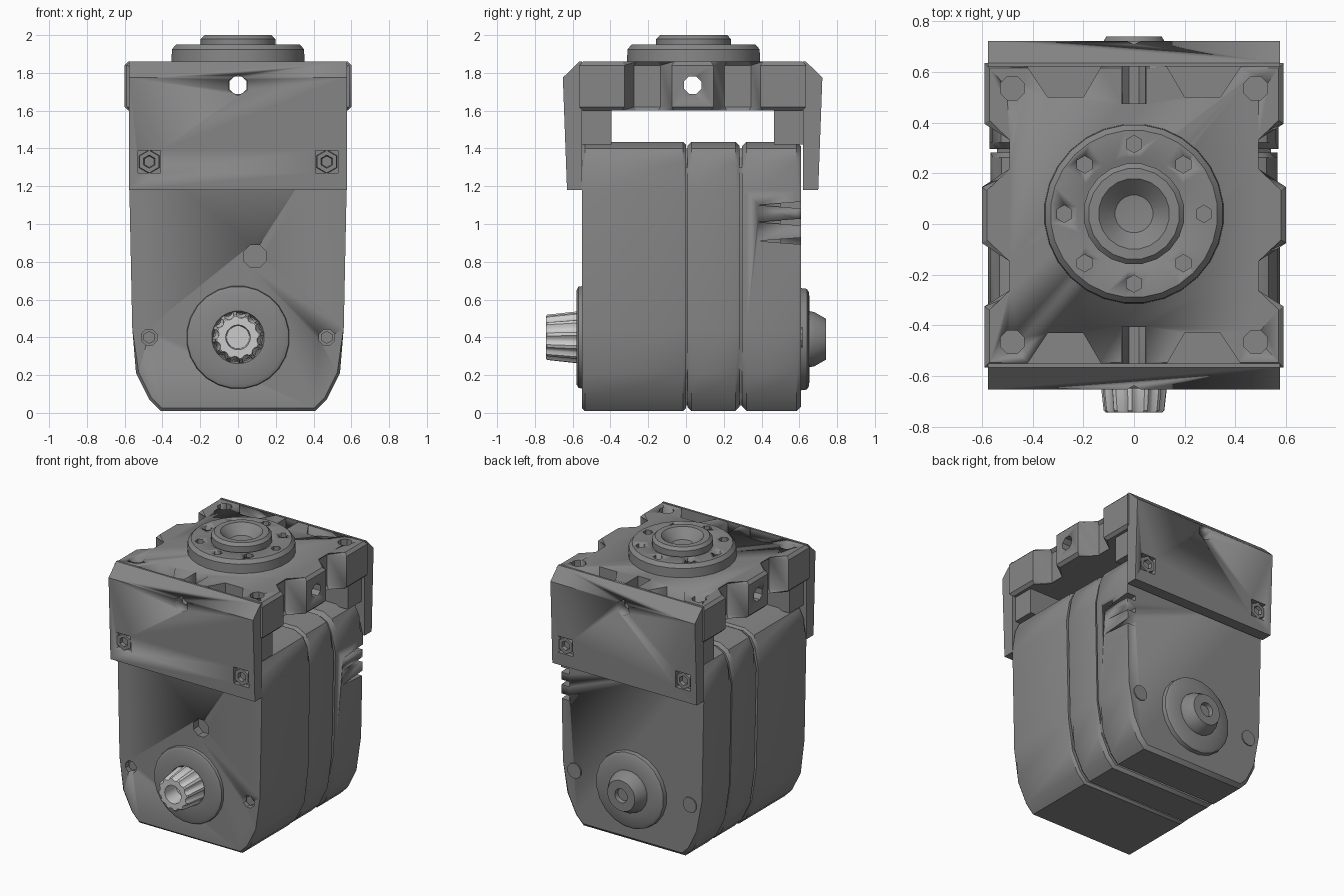
import bpy, bmesh, math
from mathutils import Matrix, Vector

if "Cube" in bpy.data.objects:
    bpy.data.objects.remove(bpy.data.objects["Cube"])

MID = 0.035  # bracket's centre line in y


def material(name, v):
    m = bpy.data.materials.new(name)
    m.diffuse_color = (v, v, v, 1)
    m.use_nodes = True
    m.node_tree.nodes["Principled BSDF"].inputs["Base Color"].default_value = m.diffuse_color
    return m


DARK = material("dark_plastic", 0.24)
METAL = material("bright_metal", 0.85)
# Maps local (u, v, w) to the world, w being the part's own axis
AXES = {"x": lambda u, v, w: (w, u, v),
        "y": lambda u, v, w: (u, w, v),
        "z": lambda u, v, w: (u, v, w)}


def finish(name, bm, mat=DARK, angle=35):
    bmesh.ops.remove_doubles(bm, verts=bm.verts, dist=1e-5)
    bmesh.ops.recalc_face_normals(bm, faces=bm.faces)
    me = bpy.data.meshes.new(name)
    bm.to_mesh(me)
    bm.free()
    ob = bpy.data.objects.new(name, me)
    bpy.context.collection.objects.link(ob)
    me.materials.append(mat)
    activate(ob)
    bpy.ops.object.shade_smooth_by_angle(angle=math.radians(angle))
    return ob


def activate(ob):
    bpy.ops.object.select_all(action='DESELECT')
    ob.select_set(True)
    bpy.context.view_layer.objects.active = ob


def prism(name, pts, axis, a, b, mat=DARK, bevel=0):
    """Extrude a flat outline along an axis from a to b."""
    bm = bmesh.new()
    lo = [bm.verts.new(AXES[axis](u, v, a)) for u, v in pts]
    hi = [bm.verts.new(AXES[axis](u, v, b)) for u, v in pts]
    caps = [bm.faces.new(lo), bm.faces.new(hi)]
    n = len(pts)
    for i in range(n):
        j = (i + 1) % n
        bm.faces.new((lo[i], lo[j], hi[j], hi[i]))
    if bevel:
        edges = {e for f in caps for e in f.edges}
        bmesh.ops.bevel(bm, geom=list(edges), offset=bevel, segments=1, affect='EDGES', profile=0.5)
    return finish(name, bm, mat)


def box(name, x0, x1, y0, y1, z0, z1):
    return prism(name, [(x0, y0), (x1, y0), (x1, y1), (x0, y1)], "z", z0, z1)


def lathe(name, profile, cu, cv, axis, n, mat=DARK, tooth=None):
    """Spin (radius, height) points about an axis; tooth gives spline depth."""
    bm = bmesh.new()
    rings = []
    for k, (r, w) in enumerate(profile):
        ring = []
        for i in range(n):
            t = 2 * math.pi * (i + 0.5) / n
            rr = r - tooth[k] * (i // 2 % 2) if tooth else r
            ring.append(bm.verts.new(AXES[axis](cu + rr * math.cos(t), cv + rr * math.sin(t), w)))
        rings.append(ring)
    for p, q in zip(rings, rings[1:]):
        for i in range(n):
            j = (i + 1) % n
            bm.faces.new((p[i], p[j], q[j], q[i]))
    return finish(name, bm, mat)


def cyl(name, r, cu, cv, axis, a, b, n=12, mat=DARK):
    return lathe(name, [(0, a), (r, a), (r, b), (0, b)], cu, cv, axis, n, mat)


def cut(ob, cutters):
    """Subtract the cutters, then delete them."""
    for c in cutters:
        c.hide_render = True
        activate(ob)
        m = ob.modifiers.new("cut", 'BOOLEAN')
        m.operation, m.solver, m.object = 'DIFFERENCE', 'EXACT', c
        ob.modifiers.move(len(ob.modifiers) - 1, 0)
        bpy.ops.object.modifier_apply(modifier=m.name)
        bpy.data.objects.remove(c, do_unlink=True)


def mirrored(half, s=1.0):
    return [(x * s, z) for x, z in half] + [(-x * s, z) for x, z in reversed(half)]


# Motor case: three sections with thin seams between them
half = [(0.41, 0.01), (0.47, 0.07), (0.54, 0.21), (0.56, 0.45), (0.575, 1.18), (0.565, 1.33), (0.53, 1.40), (0.46, 1.435)]
front = prism("front_case", mirrored(half), "y", -0.55, 0.0, bevel=0.015)
prism("middle_case", mirrored(half, 0.985), "y", 0.008, 0.282, bevel=0.02)
back = prism("back_case", mirrored(half, 0.99), "y", 0.296, 0.61, bevel=0.025)
prism("inner_core", mirrored([(0.38, 0.04), (0.52, 0.24), (0.54, 1.3), (0.45, 1.4)]), "y", -0.3, 0.5)
cut(front, [cyl("hole", 0.065, 0.09, 0.83, "y", -0.6, -0.49, 8)]
    + [cyl("hole", 0.045, s * 0.47, 0.40, "y", -0.6, -0.51, 8) for s in (-1, 1)])
# Cooling grooves in the rear right corner
cut(back, [prism("groove", [(0.38, z), (0.7, z - 0.025), (0.7, z + 0.025)], "x", 0.5, 0.7)
           for z in (0.91, 1.01, 1.10)])

# Front output: flange and splined, hollow shaft
lathe("front_flange", [(0, -0.54), (0.275, -0.54), (0.27, -0.57), (0.25, -0.58), (0.14, -0.58), (0.13, -0.56), (0, -0.56)],
      0, 0.40, "y", 24)
lathe("output_shaft", [(0, -0.55), (0.137, -0.55), (0.137, -0.58), (0.12, -0.735), (0.112, -0.742), (0.065, -0.742), (0.06, -0.62), (0, -0.62)],
      0, 0.40, "y", 48, METAL, [0, 0.014, 0.014, 0.014, 0.01, 0, 0, 0])

# Rear idler hub
lathe("rear_hub", [(0, 0.6), (0.275, 0.6), (0.27, 0.64), (0.25, 0.652), (0.15, 0.655), (0.145, 0.68), (0.11, 0.74), (0.05, 0.74), (0.045, 0.71), (0, 0.71)],
      0, 0.39, "y", 20)
for s in (-1, 1):
    cyl("front_screw", 0.034, s * 0.47, 0.40, "y", -0.53, -0.50, 6)
    cyl("rear_screw", 0.055, s * 0.46, 0.40, "y", 0.59, 0.618, 10)

# Bracket top block, its sides scalloped between bosses
q = [(0.59, 0.6), (0.59, 0.36), (0.47, 0.31), (0.47, 0.17), (0.6, 0.11)]
right = [(x, MID + y) for x, y in q] + [(x, MID - y) for x, y in reversed(q)]
slab = prism("bracket_top", right + [(-x, y) for x, y in reversed(right)], "z", 1.6, 1.86, bevel=0.02)
cutters = [cyl("hole", 0.05, MID, 1.735, "x", -0.7, 0.7, 8),
           cyl("hole", 0.05, 0, 1.735, "y", -0.7, 0.8, 8)]
for sx in (-1, 1):
    for sy in (-1, 1):
        cutters.append(cyl("hole", 0.05, sx * 0.48, MID + sy * 0.50, "z", 1.72, 1.9, 8))
        ym = MID + sy * 0.585
        # shallow relief grooves where the block meets the plates
        cutters.append(prism("relief", [(sx * 0.13, ym), (sx * 0.2, ym - sy * 0.12), (sx * 0.34, ym - sy * 0.12), (sx * 0.42, ym)],
                             "z", 1.70, 1.9))
for sy in (-1, 1):
    cutters.append(box("slot", -0.05, 0.05, MID + sy * 0.53 - 0.09, MID + sy * 0.53 + 0.09, 1.735, 1.9))
cut(slab, cutters)

# Mounting plates on front and back, with recessed screws and legs behind
for side, s in (("front", -1), ("back", 1)):
    pts = [(0.585, 1.18), (0.665, 1.18), (0.687, 1.775), (0.6, 1.86), (0.585, 1.86)]
    plate = prism(side + "_plate", [(MID + s * y, z) for y, z in pts], "x", -0.576, 0.576)
    ya, yb = MID + s * 0.635, MID + s * 0.8
    cut(plate, [cyl("recess", 0.085, x, 1.33, "y", ya, yb, 4) for x in (-0.47, 0.47)]
        + [cyl("hole", 0.055, 0, 1.735, "y", MID + s * 0.5, yb, 6)])
    for x in (-0.47, 0.47):
        lathe(side + "_plate_screw", [(0, MID + s * 0.62), (0.065, MID + s * 0.62), (0.06, MID + s * 0.665), (0.035, MID + s * 0.665),
                                      (0.03, MID + s * 0.64), (0, MID + s * 0.64)], x, 1.33, "y", 6)
    for x in (-0.43, 0.43):
        a, b = sorted((MID + s * 0.43, MID + s * 0.59))
        box(side + "_leg", x - 0.12, x + 0.12, a, b, 1.42, 1.61)

# Round horn on top with a raised hollow hub and eight bolt holes
horn = lathe("horn_disc", [(0, 1.85), (0.355, 1.85), (0.352, 1.925), (0.33, 1.95), (0.225, 1.95), (0.2, 1.935), (0, 1.935)],
             0, 0.04, "z", 28)
cut(horn, [cyl("bolt_hole", 0.034, 0.275 * math.cos(i * math.pi / 4), 0.04 + 0.275 * math.sin(i * math.pi / 4),
               "z", 1.89, 2.0, 6) for i in range(8)])
lathe("horn_hub", [(0, 1.92), (0.2, 1.92), (0.2, 1.98), (0.18, 2.0), (0.14, 2.0), (0.115, 1.975), (0.06, 1.92), (0, 1.92)],
      0, 0.04, "z", 20)
